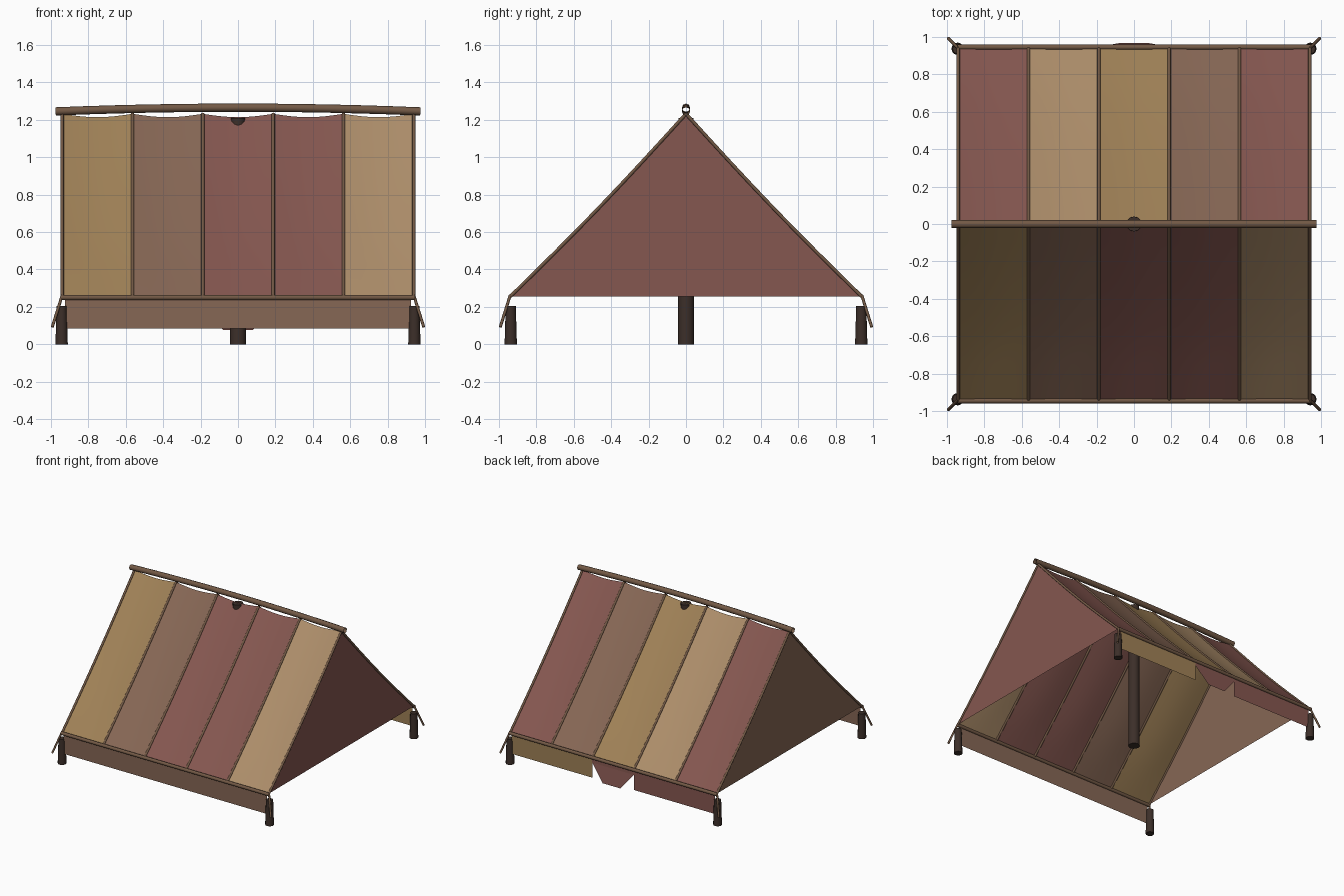
import bpy, math

if "Cube" in bpy.data.objects:
    bpy.data.objects.remove(bpy.data.objects["Cube"])

def mat(name, rgb):
    m = bpy.data.materials.new(name)
    m.diffuse_color = (*rgb, 1)
    m.use_nodes = True
    m.node_tree.nodes["Principled BSDF"].inputs["Base Color"].default_value = m.diffuse_color
    return m

GOLD = mat("gold cloth", (0.35, 0.22, 0.095))
BROWN = mat("brown cloth", (0.24, 0.135, 0.09))
RED = mat("red cloth", (0.235, 0.095, 0.08))
TAN = mat("tan cloth", (0.42, 0.27, 0.145))
WOOD = mat("wood", (0.17, 0.10, 0.06))
DARK = mat("dark wood", (0.045, 0.028, 0.022))

HALF, EAVE_Y, EAVE_Z, TOP_Z = 0.94, 0.94, 0.255, 1.232

def mesh(name, verts, faces, material, smooth=False):
    me = bpy.data.meshes.new(name)
    me.from_pydata(verts, [], faces)
    me.materials.append(material)
    me.polygons.foreach_set("use_smooth", [smooth] * len(faces))
    ob = bpy.data.objects.new(name, me)
    bpy.context.collection.objects.link(ob)
    return ob

def tube(name, pts, r, material):
    """Open-ended round tube through the points."""
    cu = bpy.data.curves.new(name, 'CURVE')
    cu.dimensions = '3D'
    cu.bevel_depth = r
    cu.bevel_resolution = 2
    sp = cu.splines.new('POLY')
    sp.points.add(len(pts) - 1)
    for p, co in zip(sp.points, pts):
        p.co = (*co, 1)
    cu.materials.append(material)
    ob = bpy.data.objects.new(name, cu)
    bpy.context.collection.objects.link(ob)
    bpy.ops.object.select_all(action='DESELECT')
    ob.select_set(True)
    bpy.context.view_layer.objects.active = ob
    bpy.ops.object.convert(target='MESH')

def post(name, x, y, h, r1, r2):
    bpy.ops.mesh.primitive_cone_add(vertices=12, radius1=r1, radius2=r2, depth=h,
                                    location=(x, y, h / 2))
    ob = bpy.context.object
    ob.name = name
    ob.data.materials.append(DARK)
    bpy.ops.object.shade_smooth_by_angle(angle=math.radians(40))

def slope(t):
    """Point (y, z) on the slightly sagging roof line, t = 0 eave to 1 ridge."""
    return EAVE_Y * (1 - t), EAVE_Z + (TOP_Z - EAVE_Z) * t - 0.018 * math.sin(math.pi * t)

# Cloth roof panels, five per side, each sagging between the seams
NU, NV = 8, 10
W = 2 * HALF / 5
for side, sy, colours in (("front", -1, (GOLD, BROWN, RED, RED, TAN)),
                          ("back", 1, (RED, TAN, GOLD, BROWN, RED))):
    for i, c in enumerate(colours):
        verts = []
        for j in range(NV + 1):
            y, z = slope(j / NV)
            for k in range(NU + 1):
                u = k / NU
                verts.append((-HALF + (i + u) * W, sy * y,
                              z - 0.018 * math.sin(math.pi * u) * min(1, 0.2 + j / 4)))
        faces = []
        for j in range(NV):
            for k in range(NU):
                a = j * (NU + 1) + k
                f = (a, a + 1, a + NU + 2, a + NU + 1)
                faces.append(f if sy < 0 else f[::-1])
        mesh(f"{side}_roof_panel_{i + 1}", verts, faces, c, True)

    # Seam cords and eave pole
    for i in range(6):
        x = -HALF + i * W
        tube(f"{side}_seam_{i + 1}",
             [(x, sy * slope(j / 8)[0], slope(j / 8)[1]) for j in range(9)], 0.009, WOOD)
    tube(f"{side}_eave_pole", [(-0.945, sy * 0.945, 0.25), (0.945, sy * 0.945, 0.25)],
         0.014, WOOD)

# Triangular end walls
for side, sx, c in (("right", 1, RED), ("left", -1, BROWN)):
    prof = [slope(j / 8) for j in range(9)]
    ring = [(-y, z) for y, z in prof] + [(y, z) for y, z in prof[-2::-1]]
    idx = tuple(range(len(ring)))
    mesh(f"{side}_end_wall", [(sx * HALF, y, z) for y, z in ring],
         [idx[::-1] if sx > 0 else idx], c)

# Hanging skirts under the eaves, and the folded door flap at the back
def skirt(name, x0, x1, y, c):
    f = (0, 1, 2, 3) if y < 0 else (3, 2, 1, 0)
    mesh(name, [(x0, y, 0.085), (x1, y, 0.085), (x1, y, 0.25), (x0, y, 0.25)], [f], c)

skirt("front_skirt", -0.925, 0.925, -0.945, BROWN)
skirt("back_skirt_right", 0.19, 0.925, 0.945, GOLD)
skirt("back_skirt_left", -0.925, -0.19, 0.945, RED)
mesh("door_flap", [(0.19, 0.945, 0.25), (-0.19, 0.945, 0.25), (-0.19, 0.947, 0.21),
                   (-0.08, 0.967, 0.077), (0.08, 0.967, 0.077), (0.19, 0.947, 0.21)],
     [(0, 1, 2, 5), (5, 2, 3, 4)], RED)

# Arched ridge pole and centre post
tube("ridge_pole", [(x * 0.975 / 6, 0, 1.265 - 0.02 * (x / 6) ** 2) for x in range(-6, 7)],
     0.022, WOOD)
post("centre_post", 0, 0, 1.21, 0.044, 0.04)

# Corner posts and guy cords
for sx in (-1, 1):
    for sy in (-1, 1):
        n = ("front" if sy < 0 else "back") + ("_left" if sx < 0 else "_right")
        post(n + "_corner_post", sx * 0.943, sy * 0.937, 0.205, 0.033, 0.027)
        tube(n + "_guy_cord", [(sx * 0.94, sy * 0.94, 0.262), (sx * 0.993, sy * 0.993, 0.092)],
             0.008, WOOD)
